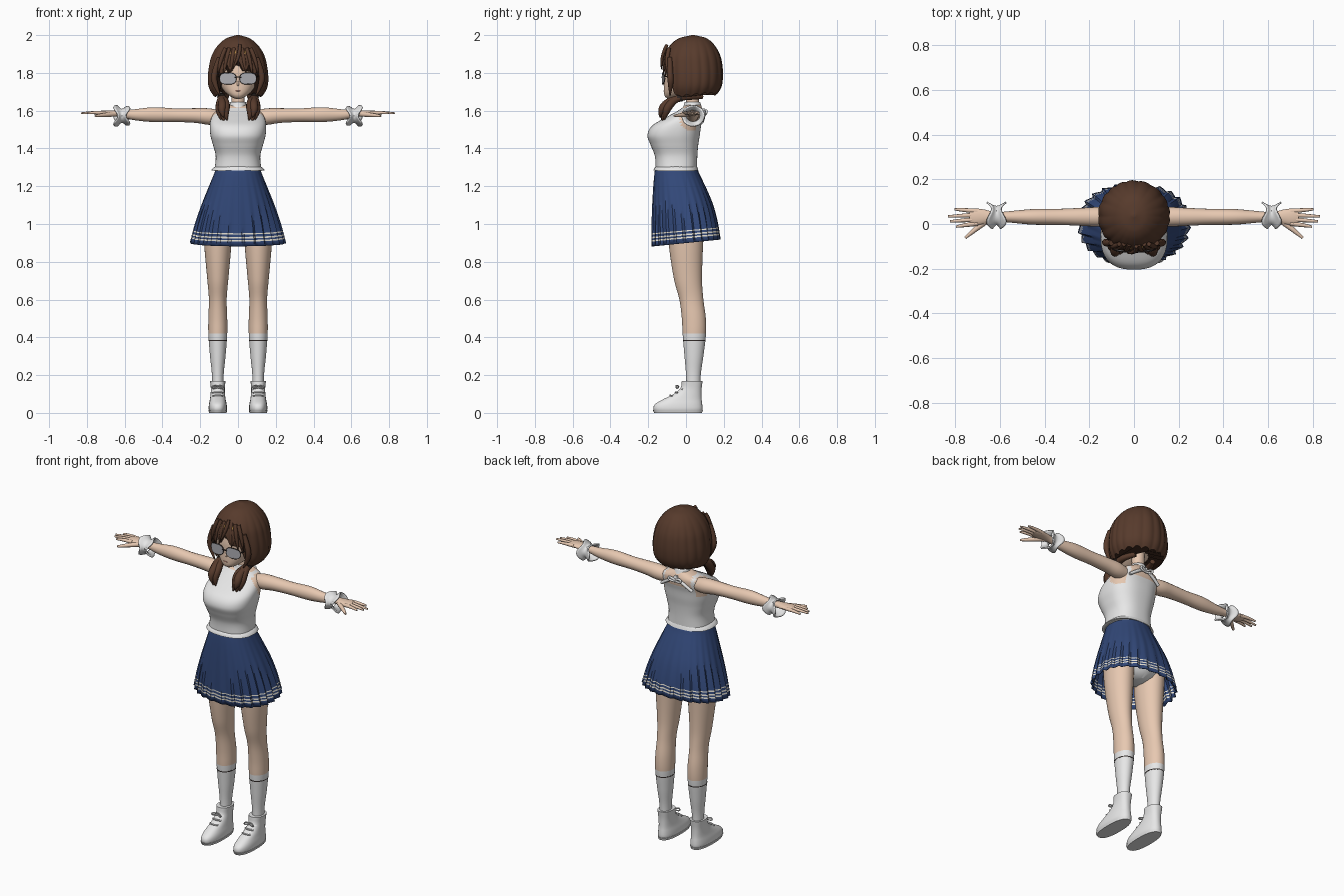
import bpy, bmesh
from math import sin, cos, pi
from mathutils import Vector

if "Cube" in bpy.data.objects:
    bpy.data.objects.remove(bpy.data.objects["Cube"])


def material(name, r, g, b):
    m = bpy.data.materials.new(name)
    m.use_nodes = True
    m.diffuse_color = (r, g, b, 1)
    m.node_tree.nodes["Principled BSDF"].inputs["Base Color"].default_value = (r, g, b, 1)
    return m


SKIN = material("skin", .80, .58, .44)
WHITE = material("white cloth", .82, .82, .82)
NAVY = material("navy cloth", .032, .065, .19)
HAIR = material("brown hair", .095, .043, .025)
GOLD = material("gold highlight", .55, .30, .07)
CREAM = material("cream stripe", .80, .76, .66)
LENS = material("grey lens", .42, .42, .45)
DARK = material("dark trim", .03, .022, .02)
LIP = material("lip pink", .55, .22, .18)


def prof(rows, t):
    """Smooth interpolation through rows (t, values...)."""
    n = len(rows)
    i = max([k for k in range(n - 1) if rows[k][0] <= t] or [0])
    a, b = rows[i], rows[i + 1]
    h = b[0] - a[0]
    f = min(max((t - a[0]) / h, 0), 1)

    def slope(k, j):
        p, q = rows[max(k - 1, 0)], rows[min(k + 1, n - 1)]
        return (q[j] - p[j]) / (q[0] - p[0]) * h
    return [(2*f**3 - 3*f*f + 1) * a[j] + (f**3 - 2*f*f + f) * slope(i, j)
            + (3*f*f - 2*f**3) * b[j] + (f**3 - f*f) * slope(i + 1, j)
            for j in range(1, len(a))]


def finish(ob, mats, thick=0):
    for m in mats:
        ob.data.materials.append(m)
    if thick:
        mod = ob.modifiers.new("thickness", 'SOLIDIFY')
        mod.thickness = thick
    bpy.ops.object.select_all(action='DESELECT')
    ob.select_set(True)
    bpy.context.view_layer.objects.active = ob
    bpy.ops.object.shade_smooth_by_angle(angle=.7)
    return ob


def surface(name, point, ts, seg, mats, rule=None, cap=True, thick=0):
    """Closed rings of point(t, angle), skinned together."""
    bm = bmesh.new()
    rings = [[bm.verts.new(point(t, 2 * pi * k / seg)) for k in range(seg)] for t in ts]
    for lo, hi in zip(rings, rings[1:]):
        for k in range(seg):
            bm.faces.new((lo[k], lo[(k+1) % seg], hi[(k+1) % seg], hi[k]))
    if cap:
        bm.faces.new(rings[0])
        bm.faces.new(rings[-1])
    bmesh.ops.recalc_face_normals(bm, faces=bm.faces)
    if rule:
        for f in bm.faces:
            f.material_index = rule(f.calc_center_median())
    me = bpy.data.meshes.new(name)
    bm.to_mesh(me)
    bm.free()
    ob = bpy.data.objects.new(name, me)
    bpy.context.collection.objects.link(ob)
    return finish(ob, mats, thick)


def section(a, e=2):
    c, s = cos(a), sin(a)
    return (abs(c) ** (2/e) * (1 if c > 0 else -1), abs(s) ** (2/e) * (1 if s > 0 else -1))


def span(lo, hi, n):
    return [lo + (hi - lo) * i / n for i in range(n + 1)]


def upright(name, rows, mats, x=0, n=24, seg=32, e=2, **kw):
    """Loft up z; rows are (z, half width, front y, back y)."""
    def point(z, a):
        w, f, b = prof(rows, z)
        c, s = section(a, e)
        return Vector((x + w * c, (f + b) / 2 + (b - f) / 2 * s, z))
    return surface(name, point, span(rows[0][0], rows[-1][0], n), seg, mats, **kw)


def tube(name, pts, radii, mat, res=3, cyclic=False):
    cu = bpy.data.curves.new(name, 'CURVE')
    cu.dimensions = '3D'
    cu.bevel_depth, cu.bevel_resolution, cu.resolution_u = 1, res, 5
    cu.use_fill_caps = True
    sp = cu.splines.new('NURBS')
    sp.points.add(len(pts) - 1)
    for p, co, r in zip(sp.points, pts, radii):
        p.co, p.radius = (*co, 1), r
    sp.order_u, sp.use_endpoint_u, sp.use_cyclic_u = 3, True, cyclic
    ob = bpy.data.objects.new(name, cu)
    bpy.context.collection.objects.link(ob)
    bpy.ops.object.select_all(action='DESELECT')
    ob.select_set(True)
    bpy.context.view_layer.objects.active = ob
    bpy.ops.object.convert(target='MESH')
    return finish(bpy.context.object, [mat])


# Torso with sleeveless top: bare arm holes, neck and upper back
def torso_rule(p):
    arm = abs(p.x) > .105 and (p.y - .03)**2 + (p.z - 1.56)**2 < .065**2
    back = p.y > .05 and p.z > 1.55 and abs(p.x) < .085
    return 1 if arm or back or p.z > 1.615 else 0


upright("sleeveless_top", [
    (1.28, .125, -.16, .058), (1.36, .118, -.165, .06), (1.42, .133, -.188, .065),
    (1.47, .146, -.204, .073), (1.52, .149, -.18, .08), (1.56, .142, -.115, .09),
    (1.595, .12, -.05, .092), (1.615, .08, -.02, .085), (1.63, .045, 0, .075)],
    [WHITE, SKIN], n=44, seg=64, e=2.5, rule=torso_rule)
upright("top_hem", [(1.283, .142, -.172, .066), (1.295, .134, -.168, .062),
                    (1.305, .12, -.16, .058)], [WHITE], n=4, e=2.4)
upright("neck", [(1.58, .045, -.01, .08), (1.64, .036, 0, .07), (1.72, .036, 0, .07)], [SKIN], n=8)
upright("collar", [(1.605, .055, -.03, .088), (1.622, .047, -.014, .082), (1.645, .041, -.008, .075)],
        [WHITE], n=5, cap=False, thick=.004)
for s in (1, -1):
    side = "left_" if s > 0 else "right_"
    tube(side + "back_strap", [(s*.1, .085, 1.54), (s*.045, .1, 1.58), (s*-.01, .093, 1.605)],
         [.009]*3, WHITE)
    tube(side + "back_bow", [(0, .1, 1.585), (s*.035, .108, 1.61), (s*.045, .108, 1.58), (0, .1, 1.58)],
         [.006]*4, WHITE)

# Pleated skirt with hem stripes
SKIRT = [(.90, .25, -.18, .18), (1.0, .225, -.18, .165), (1.1, .192, -.178, .14),
         (1.2, .153, -.173, .1), (1.27, .125, -.167, .068), (1.3, .115, -.162, .058)]
PLEATS = 26


def skirt_point(z, a):
    w, f, b = prof(SKIRT, z)
    drop = (1.3 - z) / .4
    k = 1 + .085 * drop * ((a * PLEATS / (2*pi) + .01) % 1 - .5)
    c, s = section(a, 2.25)
    return Vector((w * c * k, (f + b)/2 + (b - f)/2 * s * k, z + .018 * s * drop))


def skirt_rule(p):
    y0 = p.z - .018 * (p.y / .18) * (1.3 - p.z) / .4
    return 1 if any(abs(y0 - q) < .0045 for q in (.928, .944, .963)) else 0


surface("pleated_skirt", skirt_point,
        [.9, .924, .932, .94, .948, .960, .966] + span(1, 1.3, 12), PLEATS * 4,
        [NAVY, CREAM], rule=skirt_rule, cap=False, thick=.004)
upright("briefs", [(.93, .04, -.05, .07), (.97, .12, -.1, .11), (1.05, .15, -.12, .12),
                   (1.2, .11, -.12, .07)], [WHITE], n=10)

# Head
upright("head", [(1.662, .012, -.095, -.05), (1.675, .04, -.112, -.01), (1.705, .075, -.117, .05),
                 (1.76, .105, -.115, .1), (1.82, .118, -.113, .13), (1.9, .1, -.09, .13),
                 (1.95, .05, -.03, .09)], [SKIN], e=2.2)
tube("nose", [(0, -.108, 1.765), (0, -.12, 1.738), (0, -.11, 1.73)], [.004, .008, .003], SKIN)
tube("mouth", [(-.015, -.116, 1.705), (0, -.119, 1.703), (.015, -.116, 1.705)], [.001, .003, .001], LIP)
tube("glasses_bridge", [(-.016, -.126, 1.775), (0, -.13, 1.782), (.016, -.126, 1.775)], [.003]*3, DARK)

# Hair shell: face opening set by a bottom edge that varies with angle
CAP = [(1.67, .125, -.1, .15), (1.72, .154, -.118, .184), (1.78, .16, -.122, .194),
       (1.85, .151, -.122, .19), (1.9, .136, -.112, .177), (1.95, .103, -.08, .148),
       (1.985, .058, -.033, .105), (2.0, .008, .03, .045)]
EDGE = [(0, 1.855), (.28, 1.80), (.4, 1.835), (.62, 1.785), (.72, 1.81), (.85, 1.69),
        (1.4, 1.675), (2.2, 1.685), (3.2, 1.68)]


def hair_point(u, a):
    phi = abs((a + pi/2 + pi) % (2*pi) - pi)
    edge = prof(EDGE, phi)[0] + .012 * abs(sin(9 * a))
    z = edge + (2 - edge) * (1 - (1 - u)**2)
    w, f, b = prof(CAP, z)
    k = 1 + .03 * (abs(sin(9*a + .6*sin(3*a))) - .6) * min(1, (2 - z) * 8)
    return Vector((w * cos(a) * k, (f + b)/2 + (b - f)/2 * sin(a) * k, z))


def hair_rule(p):
    lit = p.y < -.03 and abs(p.x) < .075 and abs(p.z - 1.915 + .5 * abs(p.x) * .3) < .009
    return 1 if lit and sin(p.x * 230) > .1 else 0


surface("hair", hair_point, span(0, 1, 36), 144, [HAIR, GOLD], rule=hair_rule, thick=.012)
tube("forelock", [(.01, -.1, 1.95), (.012, -.132, 1.89), (-.03, -.13, 1.82)], [.008, .014, .002], HAIR)

for s in (1, -1):
    side = "left_" if s > 0 else "right_"

    # Locks around the face and gathered bunches
    for i, (x, tip) in enumerate([(.03, 1.80), (.065, 1.785), (.095, 1.79)]):
        tube(f"{side}bang_{i}", [(s*x*.7, -.09, 1.93), (s*x, -.125 + x*.2, 1.87),
                                 (s*(x + .012), -.128 + x*.3, tip)], [.01, .015, .002], HAIR)
    tube(side + "face_lock", [(s*.1, -.085, 1.88), (s*.128, -.085, 1.8), (s*.125, -.08, 1.74),
                              (s*.095, -.085, 1.68)], [.012, .017, .016, .003], HAIR)
    for i, (dx, dy, dz) in enumerate([(0, 0, 0), (.017, .008, .015), (-.015, -.006, .012), (.004, -.016, .03)]):
        tube(f"{side}bunch_{i}", [
            (s*.06, .085, 1.675), (s*.09, .03, 1.675), (s*(.085 + dx*.4), -.04, 1.668),
            (s*(.078 + dx), -.09 + dy, 1.64), (s*(.083 + dx), -.118 + dy, 1.585 + dz*.4),
            (s*(.072 + dx), -.122 + dy, 1.535 + dz)], [.014, .018, .016, .023, .021, .002], HAIR)
    tube(side + "hair_tie", [(s*.088, -.02, 1.672), (s*.086, -.045, 1.667)], [.023, .023], DARK)

    # Glasses: lens plate, rim and temple
    def rim(a, r=1, y=-.124, s=s):
        c, q = section(a, 2.6)
        return Vector((s * (.053 + .043*c*r), y + .012 * c * c * (c > 0), 1.77 + .03*q*r))
    surface(side + "lens", lambda t, a: rim(a, 1, t), [-.127, -.123], 32, [LENS])
    tube(side + "rim", [rim(2*pi*k/20) for k in range(20)], [.0028]*20, DARK, 1, True)
    tube(side + "temple", [(s*.096, -.112, 1.78), (s*.115, -.07, 1.785), (s*.12, .03, 1.785)], [.003]*3, DARK)

    # Arm along x; rows are (x, half depth, low z, high z)
    def along(rows, y, wave=0, e=2, s=s):
        def point(x, a):
            h, lo, hi = prof(rows, x)
            c, q = section(a, e)
            dx = wave * cos(3*a) * (x - .615) / .03
            return Vector((s * (x + dx), y + h*c, (lo + hi)/2 + (hi - lo)/2 * q))
        return point
    arm = [(.09, .035, 1.53, 1.6), (.15, .044, 1.525, 1.612), (.22, .041, 1.535, 1.613),
           (.33, .036, 1.54, 1.612), (.45, .035, 1.54, 1.618), (.55, .026, 1.55, 1.607),
           (.62, .021, 1.565, 1.603), (.67, .033, 1.572, 1.602), (.72, .037, 1.576, 1.601),
           (.735, .028, 1.58, 1.598)]
    surface(side + "arm", along(arm, .032), span(.09, .735, 30), 20, [SKIN])
    for i, (y, x1, y1) in enumerate([(.002, .795, -.012), (.021, .822, .012),
                                     (.041, .832, .034), (.058, .802, .066)]):
        tube(f"{side}finger_{i}", [(s*.7, y, 1.588), (s*.76, (y + y1)/2, 1.592), (s*x1, y1, 1.586)],
             [.0105, .01, .005], SKIN)
    tube(side + "thumb", [(s*.65, .02, 1.582), (s*.70, -.015, 1.578), (s*.755, -.062, 1.572)],
         [.013, .014, .006], SKIN)
    cuff = [(.585, .062, 1.52, 1.625), (.615, .043, 1.535, 1.61), (.645, .062, 1.515, 1.63)]
    surface(side + "cuff", along(cuff, .038, .012), span(.585, .645, 8), 30, [WHITE], cap=False, thick=.008)

    # Leg with knee sock
    upright(side + "leg", [
        (.08, .03, 0, .075), (.2, .031, 0, .078), (.3, .041, -.008, .092), (.42, .05, -.018, .106),
        (.5, .05, -.022, .105), (.6, .047, -.035, .092), (.7, .055, -.062, .085),
        (.88, .071, -.09, .09), (1.02, .076, -.1, .1)],
        [WHITE, SKIN], x=s*.107, n=47, rule=lambda p: p.z > .425)
    upright(side + "sock_line", [(.381, .0485, -.0165, .103), (.386, .0488, -.017, .1035)],
            [DARK], x=s*.107, n=1)

    # Shoe
    upright(side + "shoe", [
        (0, .041, -.16, .08), (.018, .048, -.172, .087), (.045, .047, -.165, .086),
        (.07, .042, -.125, .083), (.1, .038, -.065, .082), (.13, .037, -.03, .083),
        (.17, .041, -.022, .088)], [WHITE], x=s*.107, n=20, e=2.4)
    upright(side + "sole", [(0, .046, -.168, .085), (.014, .05, -.175, .089)], [WHITE], x=s*.107, n=2, e=2.4)
    for i in range(3):
        y, z = -.095 + .028*i, .09 + .017*i
        tube(f"{side}lace_{i}", [(s*.107 - .027, y + .022, z), (s*.107, y, z + .006),
                                 (s*.107 + .027, y + .022, z)], [.0045]*3, WHITE, 1)
    for d in (-1, 1):
        tube(f"{side}bow_loop_{d}", [(s*.107, -.038, .14), (s*.107 + d*.025, -.055, .15),
                                     (s*.107 + d*.032, -.05, .125), (s*.107, -.04, .135)], [.004]*4, WHITE, 1)
